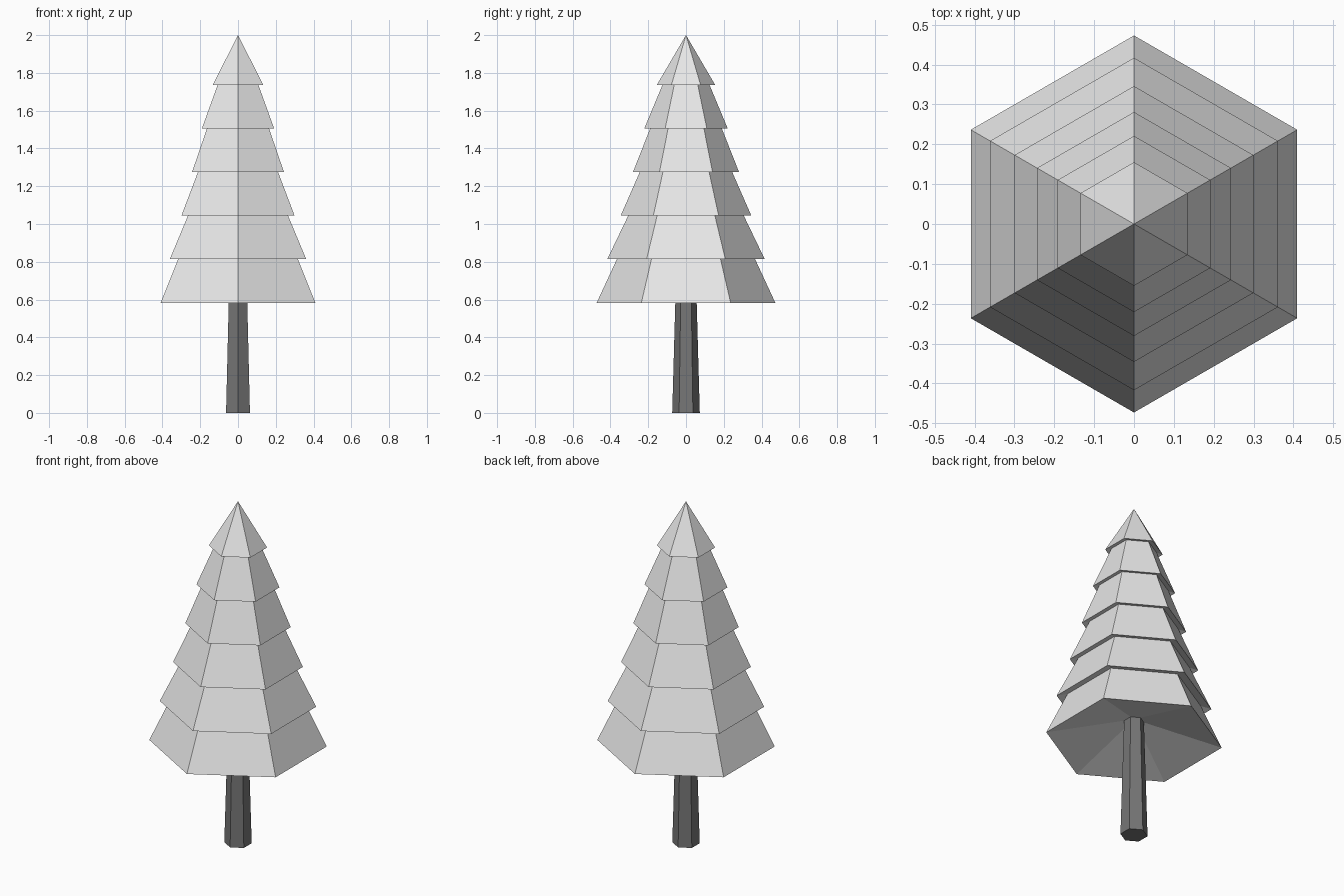
import bpy
import bmesh
from math import cos, sin, pi

if "Cube" in bpy.data.objects:
    bpy.data.objects.remove(bpy.data.objects["Cube"], do_unlink=True)

SIDES = 6


def make_material(name, value):
    mat = bpy.data.materials.new(name)
    mat.use_nodes = True
    color = (value, value, value, 1)
    mat.diffuse_color = color
    mat.node_tree.nodes["Principled BSDF"].inputs["Base Color"].default_value = color
    return mat


def lathe(name, profile, mat):
    """Six-sided solid from (radius, height) pairs; zero radius gives a point."""
    bm = bmesh.new()
    rings = []
    for r, z in profile:
        count = SIDES if r else 1
        angles = [pi / 2 + 2 * pi * i / SIDES for i in range(count)]
        rings.append([bm.verts.new((r * cos(a), r * sin(a), z)) for a in angles])
    for low, high in zip(rings, rings[1:]):
        for i in range(SIDES):
            j = (i + 1) % SIDES
            corners = [low[i % len(low)], low[j % len(low)],
                       high[j % len(high)], high[i % len(high)]]
            bm.faces.new(list(dict.fromkeys(corners)))
    for ring in (rings[0], rings[-1]):
        if len(ring) > 1:
            bm.faces.new(ring)
    bmesh.ops.recalc_face_normals(bm, faces=bm.faces)
    mesh = bpy.data.meshes.new(name)
    bm.to_mesh(mesh)
    bm.free()
    mesh.materials.append(mat)
    obj = bpy.data.objects.new(name, mesh)
    bpy.context.collection.objects.link(obj)
    return obj


foliage = make_material("light grey foliage", 0.8)
bark = make_material("dark grey bark", 0.18)

# Tapered trunk, running up inside the lowest tier
lathe("trunk", [(0.073, 0), (0.052, 0.75)], bark)

# Foliage tiers: rim radius and radius where the next tier starts
tiers = [(0.473, 0.366), (0.417, 0.306), (0.346, 0.245),
         (0.281, 0.190), (0.221, 0.125), (0.155, 0)]
BASE, STEP, TIP = 0.583, 0.2305, 2.0
HOLLOW = 0.27  # rise of the hollow underside relative to the radius

for n, (rim, neck) in enumerate(tiers):
    z = BASE + n * STEP
    profile = [(0, z + HOLLOW * rim), (rim, z)]
    if neck:
        # Continue the slope a little way up inside the tier above
        over = 1.25
        profile.append((rim + (neck - rim) * over, z + STEP * over))
    else:
        profile.append((0, TIP))
    lathe(f"foliage_tier_{n + 1}", profile, foliage)
